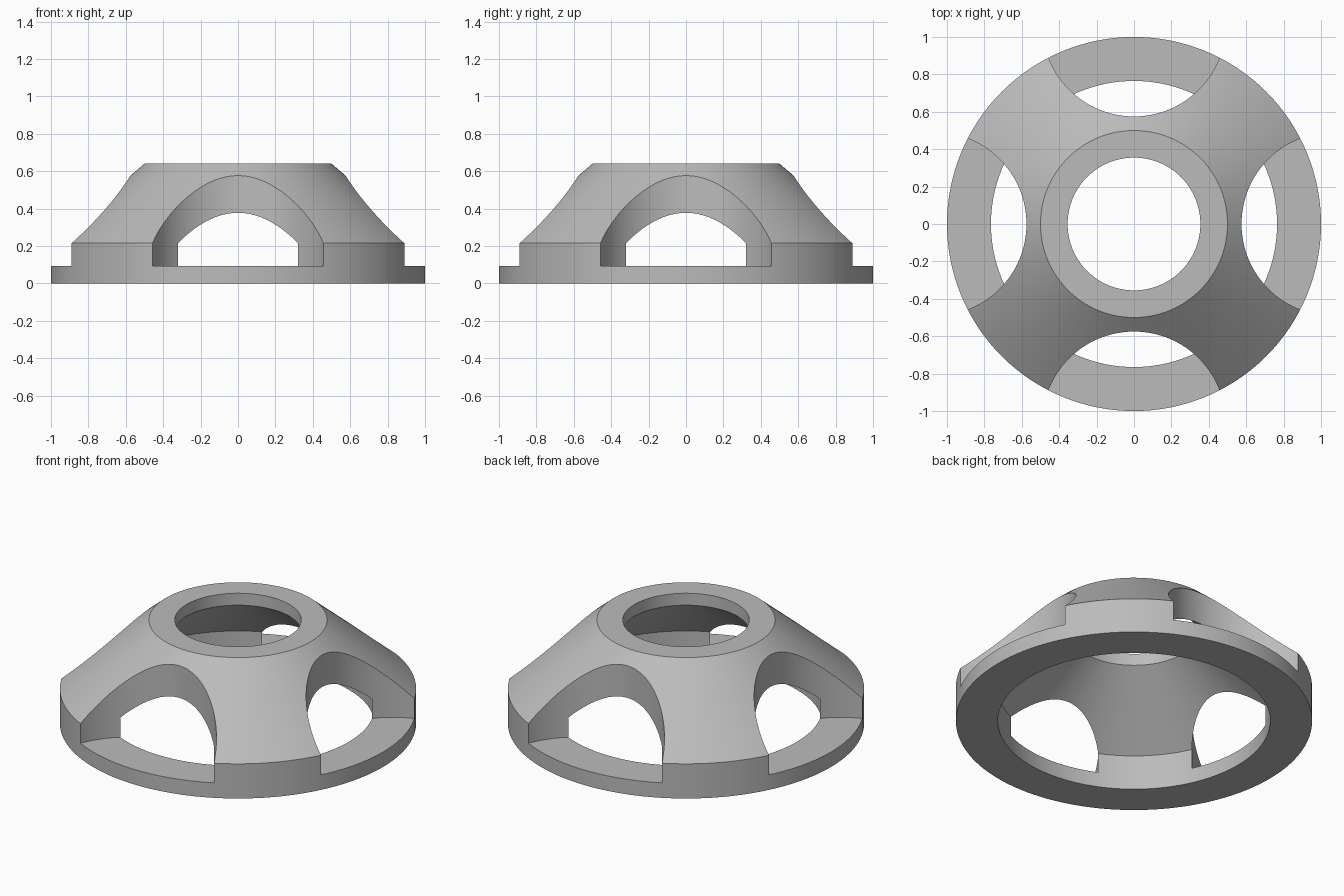
import bpy, bmesh
from math import pi, cos, sin, radians
from mathutils import Matrix, Vector

cube = bpy.data.objects.get("Cube")
if cube:
    bpy.data.objects.remove(cube)

SEGMENTS = 128
# Hollow cone cross-section (radius, height)
PROFILE = [(1, 0), (1, 0.215), (0.5, 0.64), (0.355, 0.64),
           (0.355, 0.566), (0.765, 0.215), (0.765, 0)]
WINDOW_RADIUS = 0.49
WINDOW_CENTRE = 1.065
RIM_HEIGHT = 0.093


def new_object(name, bm):
    bmesh.ops.recalc_face_normals(bm, faces=bm.faces)
    mesh = bpy.data.meshes.new(name)
    bm.to_mesh(mesh)
    bm.free()
    obj = bpy.data.objects.new(name, mesh)
    bpy.context.collection.objects.link(obj)
    return obj


# Matte grey
grey = bpy.data.materials.new("plain grey")
grey.use_nodes = True
colour = (0.5, 0.5, 0.5, 1)
grey.diffuse_color = colour
grey.node_tree.nodes["Principled BSDF"].inputs["Base Color"].default_value = colour

# Conical housing, a closed profile turned around z
bm = bmesh.new()
rings = []
for i in range(SEGMENTS):
    a = 2 * pi * i / SEGMENTS
    rings.append([bm.verts.new((r * cos(a), r * sin(a), z)) for r, z in PROFILE])
count = len(PROFILE)
for i, ring in enumerate(rings):
    following = rings[(i + 1) % SEGMENTS]
    for j in range(count):
        k = (j + 1) % count
        bm.faces.new((ring[j], following[j], following[k], ring[k]))
housing = new_object("conical_housing", bm)
housing.data.materials.append(grey)

# Four upright cylinders that cut the side windows
bm = bmesh.new()
for i in range(4):
    a = i * pi / 2
    place = Matrix.Translation(Vector((WINDOW_CENTRE * cos(a), WINDOW_CENTRE * sin(a),
                                       RIM_HEIGHT + 0.5)))
    bmesh.ops.create_cone(bm, cap_ends=True, segments=SEGMENTS, depth=1,
                          radius1=WINDOW_RADIUS, radius2=WINDOW_RADIUS, matrix=place)
cutter = new_object("window_cutter", bm)
cutter.data.materials.append(grey)

cut = housing.modifiers.new("windows", "BOOLEAN")
cut.operation = "DIFFERENCE"
cut.solver = "EXACT"
cut.object = cutter

bpy.ops.object.select_all(action="DESELECT")
housing.select_set(True)
bpy.context.view_layer.objects.active = housing
bpy.ops.object.modifier_apply(modifier=cut.name)
bpy.data.objects.remove(cutter)
bpy.ops.object.shade_smooth_by_angle(angle=radians(25))
